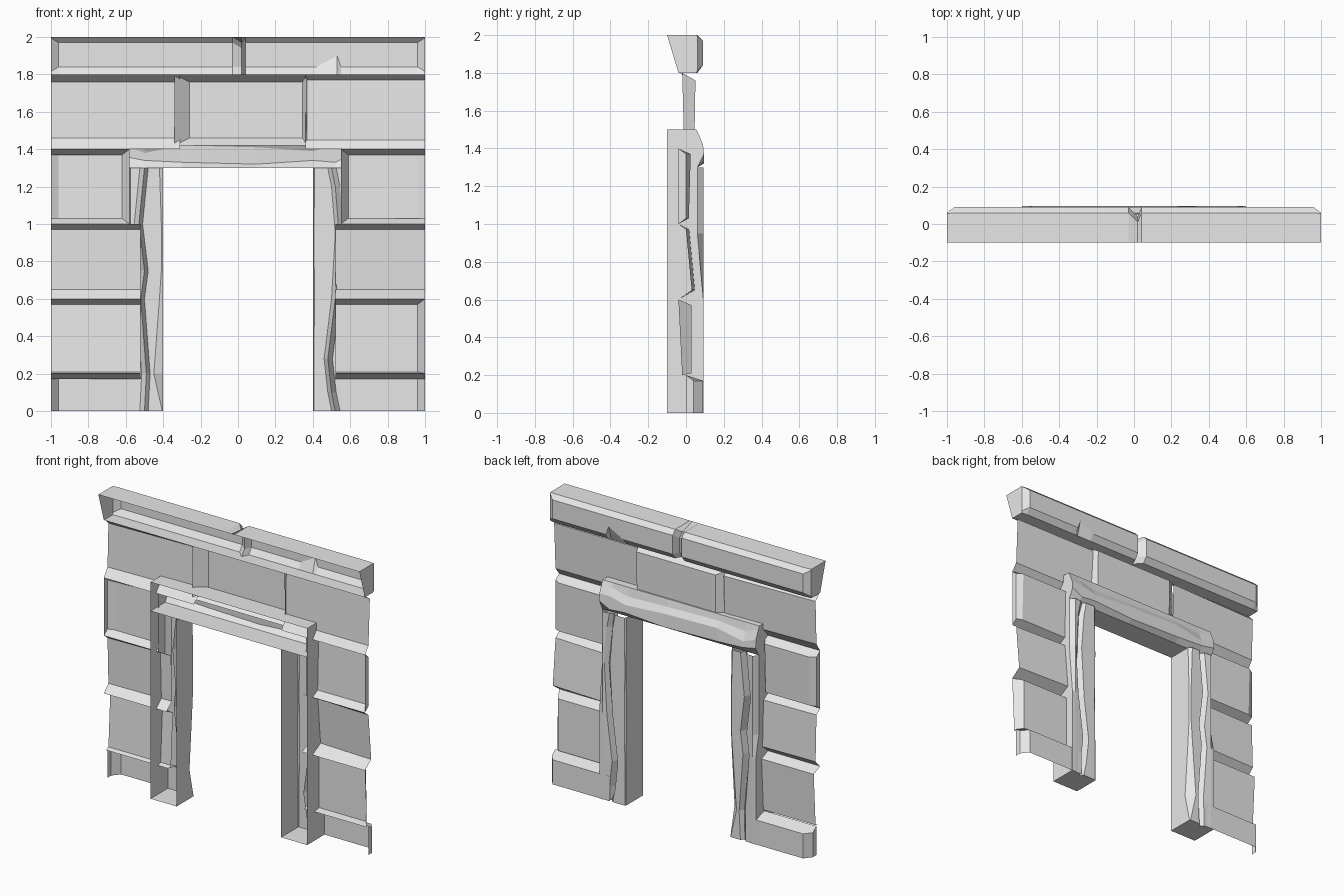
import bpy
import bmesh

cube = bpy.data.objects.get("Cube")
if cube:
    bpy.data.objects.remove(cube, do_unlink=True)

stone = bpy.data.materials.new("plain_grey")
stone.use_nodes = True
GREY = (0.8, 0.8, 0.8, 1)
stone.diffuse_color = GREY
stone.node_tree.nodes["Principled BSDF"].inputs["Base Color"].default_value = GREY


def finish(name, bm):
    """Orient the shell so its carved side faces +y, then link it."""
    bmesh.ops.recalc_face_normals(bm, faces=bm.faces)
    main = max(bm.faces, key=lambda f: abs(f.normal.y) * f.calc_area())
    if main.normal.y < 0:
        bmesh.ops.reverse_faces(bm, faces=bm.faces)
    mesh = bpy.data.meshes.new(name)
    bm.to_mesh(mesh)
    bm.free()
    mesh.materials.append(stone)
    obj = bpy.data.objects.new(name, mesh)
    bpy.context.collection.objects.link(obj)
    return obj


def loft(name, rings, cap_start=True, cap_end=True):
    """Skin open cross-sections; the side towards -y stays open."""
    bm = bmesh.new()
    rows = [[bm.verts.new(p) for p in ring] for ring in rings]
    for a, b in zip(rows, rows[1:]):
        for i in range(len(a) - 1):
            bm.faces.new((a[i], a[i + 1], b[i + 1], b[i]))
    if cap_start:
        bm.faces.new(rows[0])
    if cap_end:
        bm.faces.new(rows[-1])
    return finish(name, bm)


def block(name, side, x, z, face, rim, bevel, lip=None, tilt=0.0):
    """Stone face with sloped rims. x, z: extents; face, rim: y at bottom
    and top; bevel: inner, outer, bottom, top widths (0 leaves it open);
    lip: y where the upright outer end turns into its bevel;
    tilt: how much further back the inner edge of the face lies."""
    near, far, low, high = bevel
    bm = bmesh.new()

    def vert(px, py, pz):
        return bm.verts.new((side * px, py, pz))

    def ring(xa, xb, za, zb, y, lean=0.0):
        return [vert(xa, y[0] + lean, za), vert(xb, y[0], za),
                vert(xb, y[1], zb), vert(xa, y[1] + lean, zb)]

    outer = ring(*x, *z, rim)
    inner = ring(x[0] + near, x[1] - far, z[0] + low, z[1] - high, face, tilt)
    bm.faces.new(inner)
    mid = []
    if lip is not None:
        mid = [vert(x[1], lip, z[0] + low), vert(x[1], lip, z[1] - high)]
        bm.faces.new((outer[1], outer[2], mid[1], mid[0]))
        bm.faces.new((mid[0], mid[1], inner[2], inner[1]))
    if low:
        bm.faces.new([outer[0], outer[1], *mid[:1], inner[1], inner[0]])
    if high:
        bm.faces.new([outer[3], outer[2], *mid[1:], inner[2], inner[3]])
    if far and not mid:
        bm.faces.new((outer[1], outer[2], inner[2], inner[1]))
    if near:
        bm.faces.new((outer[0], outer[3], inner[3], inner[0]))
    loose = [v for v in bm.verts if not v.link_faces]
    bmesh.ops.delete(bm, geom=loose, context='VERTS')
    return finish(name, bm)


# Side walls: four courses on each side of the opening
for name, side in (("left", 1), ("right", -1)):
    left = side > 0
    block(f"{name}_base_block", side, (0.52, 1), (0, 0.2), (0.09, 0.09),
          (0.0, 0.0), (0, 0.04, 0, 0.03), lip=0.04)
    block(f"{name}_second_block", side, (0.52, 1), (0.2, 0.6),
          (0.03, 0.03) if left else (0.01, 0.03), (-0.02, -0.04),
          (0, 0.04 if left else 0, 0.01, 0.03))
    block(f"{name}_third_block", side, (0.52, 1), (0.6, 1.0),
          (0.03, 0.0) if left else (0.01, 0.0), (-0.04, -0.04),
          (0, 0, 0.05, 0.03), tilt=0.02 if left else 0.01)
    block(f"{name}_fourth_block", side, (0.55 if left else 0.58, 1), (1.0, 1.4),
          (0.015, 0.025), (-0.04, -0.04), (0.04, 0.04, 0.03, 0.03), lip=0.0)

# Top course: a proud middle stone between two long ones
block("upper_right_block", -1, (0.31, 1), (1.4, 1.8), (0.0, 0.01), (-0.04, -0.03),
      (0, 0, 0.06, 0.04), tilt=0.02)
block("upper_left_block", 1, (0.36, 1), (1.4, 1.8), (0.0, 0.015), (-0.04, -0.03),
      (0, 0, 0.05, 0.03))
block("upper_middle_block", 1, (-0.34, 0.37), (1.42, 1.8), (0.045, 0.05),
      (-0.01, -0.02), (0.08, 0.025, 0.04, 0.04))


# Cornice with a split in the middle and one chipped lower edge
def cornice_ring(x, back=0.09, bevel=0.03, top=2.0, chip=0.0):
    return [(x, -0.1, 2.0), (x, back - bevel, top), (x, back, top - bevel),
            (x, back, 1.81 + bevel + chip), (x, back - bevel, 1.8), (x, -0.04, 1.8)]


loft("cornice", [
    cornice_ring(-1, 0.06, 0.005), cornice_ring(-0.96), cornice_ring(-0.03),
    cornice_ring(0.02, 0.04, top=1.97), cornice_ring(0.04), cornice_ring(0.42),
    cornice_ring(0.53, chip=0.06), cornice_ring(0.55), cornice_ring(0.96),
    cornice_ring(1, 0.06, 0.005)])


# Rough timber lintel, its flat top running back into the wall
def lintel_ring(x, ridge, top, low):
    return [(x, -0.1, 1.5), (x, 0.055, 1.5), (x, 0.065, top), (x, 0.09, ridge),
            (x, 0.095, low), (x, 0.06, 1.3), (x, -0.1, 1.3)]


loft("lintel", [lintel_ring(*r) for r in (
    (-0.6, 1.42, 1.48, 1.36), (-0.5, 1.38, 1.44, 1.34), (-0.3, 1.42, 1.46, 1.33),
    (0.1, 1.41, 1.45, 1.32), (0.4, 1.39, 1.44, 1.34), (0.52, 1.42, 1.47, 1.33),
    (0.6, 1.42, 1.48, 1.37))])


# Timber posts: open at the front, with a wandering split down the back
def post(name, side, levels):
    rings = []
    for z, split, depth, edge in levels:
        rim = 0.092 if z < 0.7 else 0.06
        section = ((0.4, -0.1), (0.4, 0.09 - edge), (0.4 + edge, 0.09),
                   (split - 0.02, 0.09), (split, 0.09 - depth),
                   (split + 0.025, 0.088), (0.575, 0.092), (0.6, rim), (0.6, -0.1))
        rings.append([(side * x, y, z) for x, y in section])
    loft(name, rings, cap_end=False)


post("right_post", -1, (
    (0, 0.5, 0.02, 0.005), (0.2, 0.49, 0.03, 0.05), (0.6, 0.52, 0.05, 0.02),
    (0.75, 0.5, 0.06, 0.01), (1.0, 0.53, 0.05, 0.01), (1.3, 0.5, 0.04, 0.02)))
post("left_post", 1, (
    (0, 0.52, 0.02, 0.005), (0.1, 0.5, 0.05, 0.005), (0.28, 0.48, 0.06, 0.005),
    (0.6, 0.52, 0.05, 0.01), (0.95, 0.54, 0.02, 0.005), (1.2, 0.52, 0.03, 0.01),
    (1.3, 0.5, 0.02, 0.01)))
